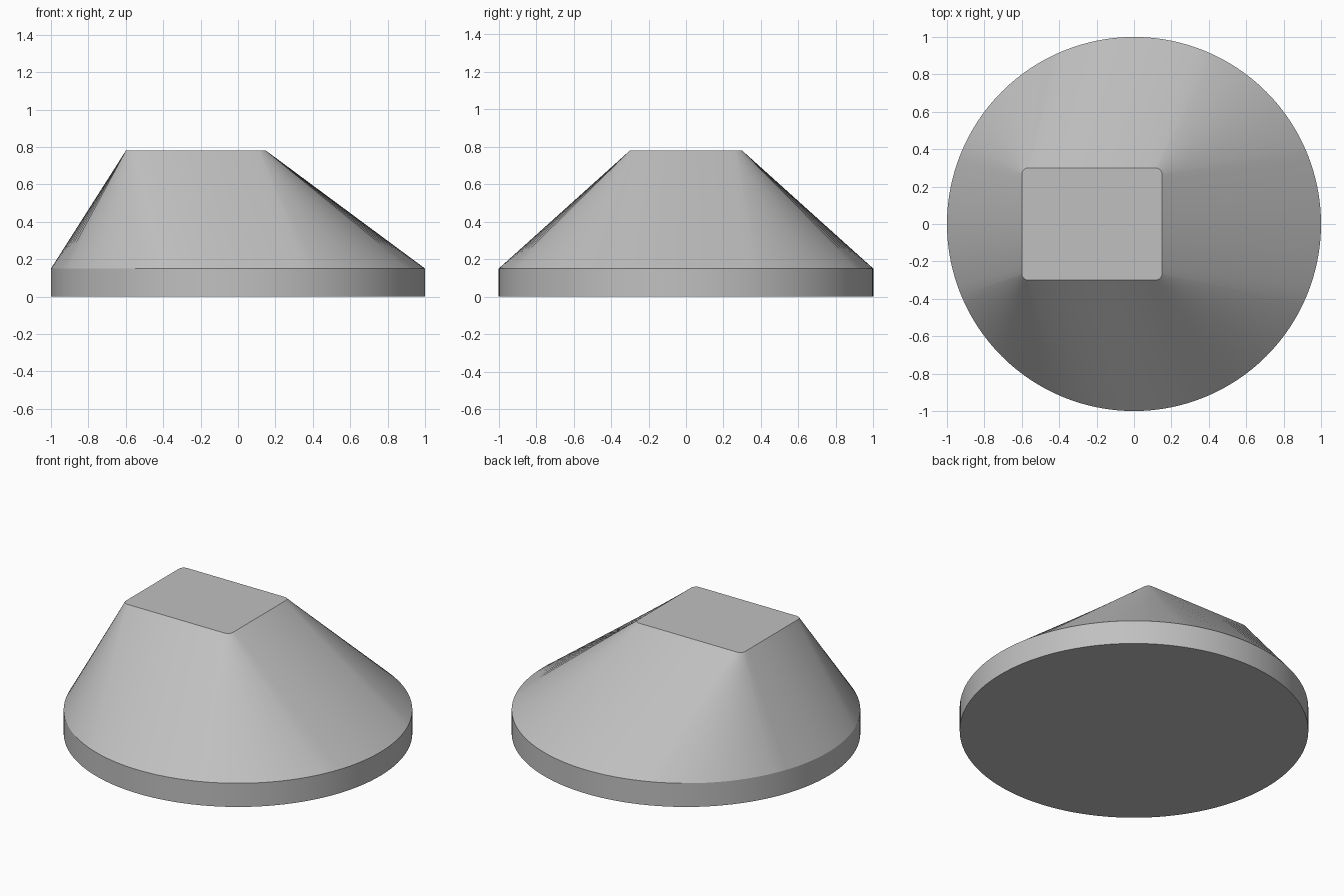
import bpy
import bmesh
from math import cos, sin, pi, radians

cube = bpy.data.objects.get("Cube")
if cube:
    bpy.data.objects.remove(cube)

STEPS = 16            # points on each of the eight outline sections
COUNT = STEPS * 8
RIM_Z, TOP_Z = 0.15, 0.78
X_MIN, X_MAX, Y_HALF, FILLET = -0.6, 0.15, 0.3, 0.035

grey = bpy.data.materials.new("light grey")
grey.use_nodes = True
colour = (0.53, 0.53, 0.53, 1)
grey.diffuse_color = colour
grey.node_tree.nodes["Principled BSDF"].inputs["Base Color"].default_value = colour


def circle(z):
    """Unit circle whose first point is at -22.5 degrees, where the +x side begins."""
    return [(cos(2 * pi * i / COUNT - pi / 8), sin(2 * pi * i / COUNT - pi / 8), z)
            for i in range(COUNT)]


def rounded_rectangle(z):
    """Four sides and four small corner arcs, an equal number of points on each."""
    r = FILLET
    centres = [(X_MAX - r, Y_HALF - r), (X_MIN + r, Y_HALF - r),
               (X_MIN + r, r - Y_HALF), (X_MAX - r, r - Y_HALF)]
    points = []
    for side in range(4):
        a = side * pi / 2
        (x0, y0), (x1, y1) = centres[side - 1], centres[side]
        for i in range(STEPS):      # straight side
            t = i / STEPS
            points.append((x0 + (x1 - x0) * t + r * cos(a),
                           y0 + (y1 - y0) * t + r * sin(a), z))
        for i in range(STEPS):      # corner arc
            b = a + pi / 2 * i / STEPS
            points.append((x1 + r * cos(b), y1 + r * sin(b), z))
    return points


def loft(name, lower, upper, cap_lower=False, cap_upper=False):
    bm = bmesh.new()
    low = [bm.verts.new(p) for p in lower]
    high = [bm.verts.new(p) for p in upper]
    for i in range(COUNT):
        j = (i + 1) % COUNT
        bm.faces.new((low[i], low[j], high[j], high[i]))
    if cap_lower:
        bm.faces.new(low[::-1])
    if cap_upper:
        bm.faces.new(high)
    mesh = bpy.data.meshes.new(name)
    bm.to_mesh(mesh)
    bm.free()
    mesh.materials.append(grey)
    obj = bpy.data.objects.new(name, mesh)
    bpy.context.collection.objects.link(obj)
    bpy.ops.object.select_all(action="DESELECT")
    obj.select_set(True)
    bpy.context.view_layer.objects.active = obj
    bpy.ops.object.shade_smooth_by_angle(angle=radians(30))


# Round base plate
loft("base_disc", circle(0), circle(RIM_Z), cap_lower=True)
# Sloped body blending from the round rim to the offset rectangular top
loft("sloped_body", circle(RIM_Z), rounded_rectangle(TOP_Z), cap_upper=True)
